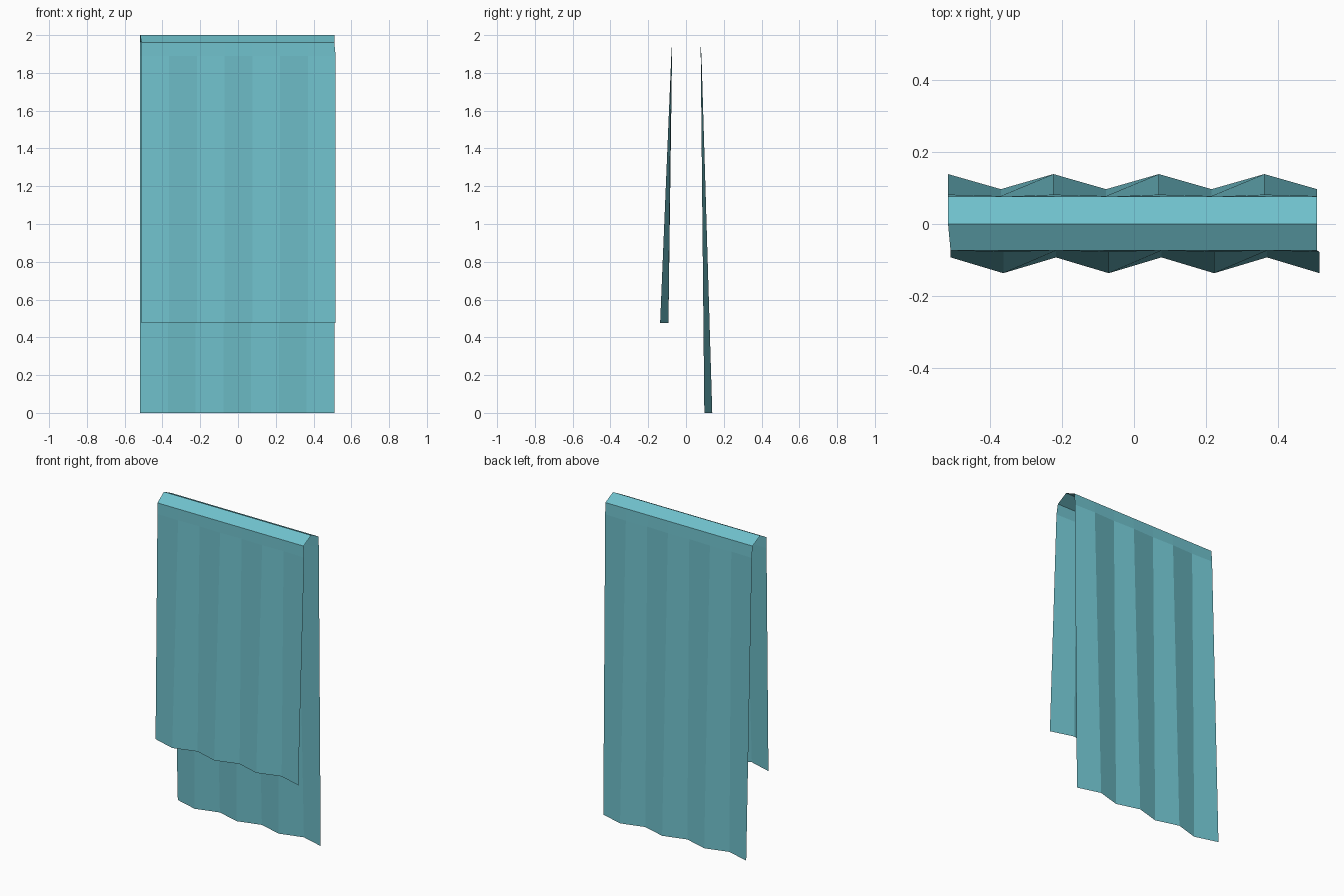
import bpy
import bmesh

cube = bpy.data.objects.get("Cube")
if cube:
    bpy.data.objects.remove(cube, do_unlink=True)

# Teal cloth material
teal = bpy.data.materials.new("teal_cloth")
teal.use_nodes = True
colour = (0.16, 0.53, 0.60, 1.0)
teal.diffuse_color = colour
bsdf = teal.node_tree.nodes["Principled BSDF"]
bsdf.inputs["Base Color"].default_value = colour
bsdf.inputs["Roughness"].default_value = 0.9

FOLDS = 7
WIDTH = 1.028

# Rows across the cloth, front hem to back hem:
# left edge x, y on even folds, y on odd folds, height
rows = [
    (-0.511, -0.093, -0.137, 0.475),
    (-0.511, -0.074, -0.078, 1.89),
    (-0.511, -0.074, -0.074, 1.96),
    (-0.518, 0.0, 0.0, 2.0),
    (-0.518, 0.076, 0.076, 1.963),
    (-0.518, 0.082, 0.078, 1.89),
    (-0.518, 0.139, 0.097, 0.0),
]

# Single draped sheet with pleats that deepen toward both hems
bm = bmesh.new()
grid = []
for left, even_y, odd_y, z in rows:
    grid.append([bm.verts.new((min(left + WIDTH * i / FOLDS, 0.51 if z > 1.9 else 1),
                               odd_y if i % 2 else even_y, z))
                 for i in range(FOLDS + 1)])
for low, high in zip(grid, grid[1:]):
    for i in range(FOLDS):
        bm.faces.new((low[i], low[i + 1], high[i + 1], high[i]))

mesh = bpy.data.meshes.new("draped_towel")
bm.to_mesh(mesh)
bm.free()
mesh.materials.append(teal)
towel = bpy.data.objects.new("draped_towel", mesh)
bpy.context.collection.objects.link(towel)
